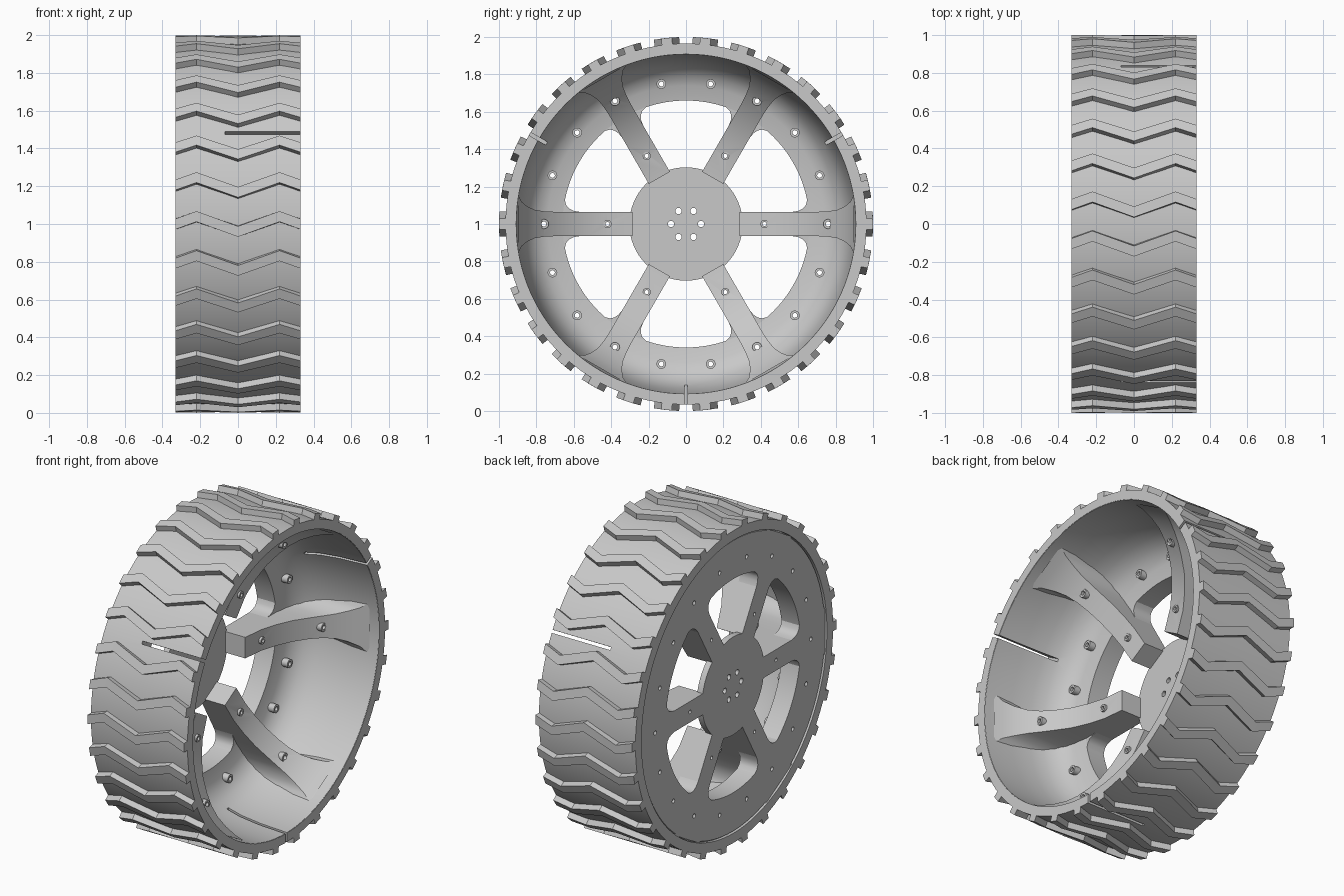
import bpy, bmesh
from math import sin, cos, pi, radians
from mathutils import Matrix, Vector

if "Cube" in bpy.data.objects:
    bpy.data.objects.remove(bpy.data.objects["Cube"], do_unlink=True)

grey = bpy.data.materials.new("light grey plastic")
grey.use_nodes = True
colour = (0.58, 0.58, 0.58, 1)
grey.diffuse_color = colour
grey.node_tree.nodes["Principled BSDF"].inputs["Base Color"].default_value = colour

BACK = -0.322
SPOKES = [i * pi / 3 for i in range(6)]


def place(x, r, w, a):
    """Axial x, radius r and sideways offset w, turned to angle a."""
    return Vector((x, r * cos(a) - w * sin(a), 1 + r * sin(a) + w * cos(a)))


def finish(bm, name):
    bmesh.ops.recalc_face_normals(bm, faces=bm.faces)
    mesh = bpy.data.meshes.new(name)
    bm.to_mesh(mesh)
    bm.free()
    obj = bpy.data.objects.new(name, mesh)
    bpy.context.collection.objects.link(obj)
    mesh.materials.append(grey)
    return obj


def loft(bm, rings, closed=False):
    """Skin a row of vertex loops; cap the ends unless closed."""
    loops = [[bm.verts.new(p) for p in ring] for ring in rings]
    n = len(loops[0])
    pairs = list(zip(loops, loops[1:])) + ([(loops[-1], loops[0])] if closed else [])
    for a, b in pairs:
        for i in range(n):
            j = (i + 1) % n
            bm.faces.new((a[i], a[j], b[j], b[i]))
    if not closed:
        bm.faces.new(loops[0])
        bm.faces.new(loops[-1])


def revolve(name, profile, segments=120):
    bm = bmesh.new()
    loft(bm, [[place(x, r, 0, 2 * pi * i / segments) for r, x in profile]
              for i in range(segments)], closed=True)
    return finish(bm, name)


def rod(bm, x0, x1, r, a, radius, sides=16):
    """Cylinder along the axle direction."""
    centre = place((x0 + x1) / 2, r, 0, a)
    bmesh.ops.create_cone(bm, cap_ends=True, segments=sides, radius1=radius,
                          radius2=radius, depth=x1 - x0,
                          matrix=Matrix.Translation(centre) @ Matrix.Rotation(pi / 2, 4, 'Y'))


# Tread band
band = revolve("tread_band", [(0.905, -0.33), (0.965, -0.33), (0.965, 0.33), (0.91, 0.33)])

# Dished rim with a curved inner wall
rim = revolve("rim_dish", [(0.66, BACK), (0.897, BACK), (0.912, -0.30), (0.912, 0.328),
                           (0.908, 0.328), (0.90, 0.15), (0.885, 0.02), (0.865, -0.06),
                           (0.835, -0.12), (0.79, -0.165), (0.74, -0.185), (0.66, -0.20)])

# Zigzag tread lugs
bm = bmesh.new()
zigzag = [(-0.33, 0), (-0.22, -0.04), (0, 0.04), (0.22, -0.04), (0.33, 0)]
for i in range(30):
    a = i * pi / 15
    loft(bm, [[place(x, r, 0, a + shift + side) for r, side in
               ((0.955, -0.03), (1.0, -0.028), (1.0, 0.028), (0.955, 0.03))]
              for x, shift in zigzag])
lugs = finish(bm, "tread_lugs")


def spoke_set(name, sections):
    """Sections give radius, half width and front height."""
    bm = bmesh.new()
    for a in SPOKES:
        loft(bm, [[place(x, r, w, a) for x, w in
                   ((BACK, -hw), (top, -hw), (top, hw), (BACK, hw))]
                  for r, hw, top in sections])
    return finish(bm, name)


# Spokes sweep up to the rim and flare into it
spokes = spoke_set("spokes", [
    (0.285, 0.065, -0.15), (0.42, 0.065, -0.135), (0.52, 0.065, -0.105),
    (0.62, 0.065, -0.06), (0.70, 0.065, -0.005), (0.76, 0.068, 0.045),
    (0.81, 0.076, 0.10), (0.85, 0.095, 0.16), (0.88, 0.12, 0.22),
    (0.897, 0.155, 0.27)])

# Rounded outer corners of the openings
corners = spoke_set("opening_corners", [
    (0.57, 0.065, -0.20), (0.60, 0.07, -0.20), (0.625, 0.082, -0.20),
    (0.64, 0.10, -0.20), (0.65, 0.135, -0.20), (0.68, 0.15, -0.20)])

# Hub plate
bm = bmesh.new()
rod(bm, BACK, -0.285, 0, 0, 0.303, 64)
hub = finish(bm, "hub_plate")

# Bolt bosses on the spokes and between them
bm = bmesh.new()
for a in SPOKES:
    rod(bm, -0.18, -0.122, 0.42, a, 0.022)
    rod(bm, -0.02, 0.055, 0.76, a, 0.026)
    for step in (20, 40):
        rod(bm, -0.21, -0.145, 0.76, a + radians(step), 0.026)
bosses = finish(bm, "bolt_bosses")

# Cutter: bolt holes and hub holes
bm = bmesh.new()
for a in SPOKES:
    rod(bm, -0.5, 0.5, 0.08, a, 0.017)
    rod(bm, -0.5, 0.5, 0.42, a, 0.011)
    for step in (0, 20, 40):
        rod(bm, -0.5, 0.5, 0.76, a + radians(step), 0.013)
holes = finish(bm, "hole_cutter")

# Cutter: three joint slits through the outer wall
bm = bmesh.new()
for a in (pi / 6, 5 * pi / 6, 3 * pi / 2):
    loft(bm, [[place(x, r, w, a) for x, w in
               ((-0.07, -0.009), (0.4, -0.009), (0.4, 0.009), (-0.07, 0.009))]
              for r in (0.86, 1.02)])
slits = finish(bm, "slit_cutter")


def cut(obj, cutter):
    mod = obj.modifiers.new("cut", 'BOOLEAN')
    mod.operation = 'DIFFERENCE'
    mod.solver = 'EXACT'
    mod.object = cutter
    bpy.context.view_layer.objects.active = obj
    bpy.ops.object.modifier_apply(modifier=mod.name)


for obj in (rim, spokes, hub, bosses):
    cut(obj, holes)
for obj in (band, rim):
    cut(obj, slits)
for cutter in (holes, slits):
    bpy.data.objects.remove(cutter, do_unlink=True)

# Smooth curved walls, keep edges crisp
for obj in (band, rim, lugs, spokes, corners, hub, bosses):
    bpy.ops.object.select_all(action='DESELECT')
    obj.select_set(True)
    bpy.context.view_layer.objects.active = obj
    bpy.ops.object.shade_smooth_by_angle(angle=radians(28))
